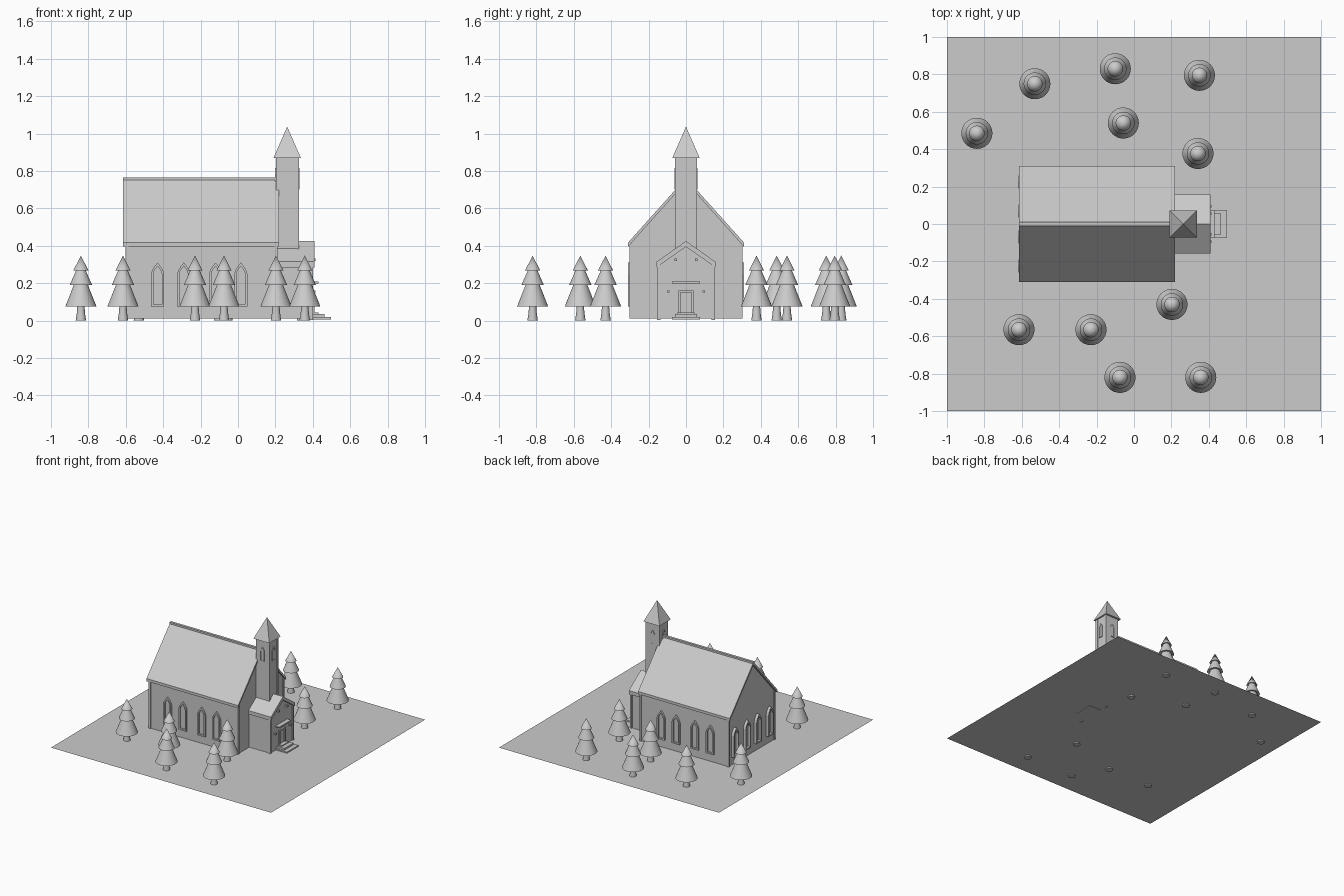
import bpy, bmesh
from math import pi, sin, cos, radians

if "Cube" in bpy.data.objects:
    bpy.data.objects.remove(bpy.data.objects["Cube"])

G = 0.01  # ground level


def finish(bm, name, loc=(0, 0, 0), rot=0):
    bmesh.ops.recalc_face_normals(bm, faces=bm.faces)
    me = bpy.data.meshes.new(name)
    bm.to_mesh(me)
    bm.free()
    ob = bpy.data.objects.new(name, me)
    bpy.context.collection.objects.link(ob)
    ob.location = loc
    ob.rotation_euler.z = rot
    return ob


def prism_x(name, profile, x0, x1):
    """Extrude a closed (y, z) profile along x."""
    bm = bmesh.new()
    f = bm.faces.new([bm.verts.new((x0, y, z)) for y, z in profile])
    ext = bmesh.ops.extrude_face_region(bm, geom=[f])
    bmesh.ops.translate(bm, vec=(x1 - x0, 0, 0),
                        verts=[v for v in ext['geom'] if isinstance(v, bmesh.types.BMVert)])
    return finish(bm, name)


def box(name, x0, x1, y0, y1, z0, z1):
    return prism_x(name, [(y0, z0), (y1, z0), (y1, z1), (y0, z1)], x0, x1)


def house(hw, eave, ridge, base=G):
    return [(-hw, base), (hw, base), (hw, eave), (0, ridge), (-hw, eave)]


def roof(name, hw, eave, ridge, t, x0, x1):
    prism_x(name, [(-hw, eave), (0, ridge), (hw, eave),
                   (hw, eave - t), (0, ridge - t), (-hw, eave - t)], x0, x1)


def arch(w, z0, spring, top):
    """Pointed arch outline as (u, v) points."""
    right = [(w * (1 - t ** 1.6), spring + (top - spring) * t) for t in (0, 0.35, 0.7)]
    return [(-w, z0), (w, z0)] + right + [(0, top)] + [(-u, v) for u, v in reversed(right)]


def window(name, loc, rot, w, z0, spring, top, border=0.012, depth=0.014):
    """Raised pointed frame with a thin pane; faces -y before rotation."""
    outer = arch(w, z0, spring, top)
    inner = arch(w - border, z0 + border, spring, top - border * 1.6)
    bm = bmesh.new()
    rings = [[bm.verts.new((u, -d, v)) for u, v in pts]
             for pts, d in ((outer, 0), (outer, depth), (inner, depth), (inner, 0.002))]
    n = len(outer)
    for a, b in zip(rings, rings[1:]):
        for i in range(n):
            j = (i + 1) % n
            bm.faces.new((a[i], a[j], b[j], b[i]))
    bm.faces.new(rings[3])
    bm.faces.new(rings[0])
    finish(bm, name, loc, rot)


# Ground plane
bm = bmesh.new()
bmesh.ops.create_grid(bm, x_segments=1, y_segments=1, size=1)
finish(bm, "ground_plane", (0, 0, G))

# Nave: walls, roof, ridge cap, corner posts
prism_x("nave_walls", house(0.295, 0.415, 0.75), -0.595, 0.205)
roof("nave_roof", 0.31, 0.417, 0.763, 0.022, -0.615, 0.218)
box("nave_ridge_cap", -0.615, 0.218, -0.01, 0.01, 0.75, 0.766)
for x in (-0.594, 0.204):
    for y in (-0.294, 0.294):
        box("nave_corner_post", x - 0.008, x + 0.008, y - 0.008, y + 0.008, G, 0.41)

# Nave windows: four per long side, four on the back gable
for x in (-0.43, -0.29, -0.12, 0.015):
    for s in (-1, 1):
        window("nave_side_window", (x, s * 0.295, 0), 0 if s < 0 else pi,
               0.035, 0.075, 0.25, 0.31)
for y in (-0.225, -0.07, 0.07, 0.225):
    window("nave_back_window", (-0.595, y, 0), -pi / 2, 0.035, 0.075, 0.25, 0.31,
           depth=0.022)

# Bell tower and spire
TX = 0.263
box("tower_body", TX - 0.06, TX + 0.06, -0.057, 0.057, 0.3, 0.875)
for y in (-0.049, 0.049):
    box("tower_corner_strip", TX + 0.055, TX + 0.064, y - 0.011, y + 0.011, 0.3, 0.872)
for rot in (0, pi / 2, pi, -pi / 2):
    d = 0.06 if abs(sin(rot)) > 0.5 else 0.057
    window("tower_window", (TX + d * sin(rot), -d * cos(rot), 0), rot,
           0.018, 0.7, 0.78, 0.815, border=0.005, depth=0.005)
bm = bmesh.new()
bmesh.ops.create_cone(bm, cap_ends=True, segments=4, radius1=0.073 * 2 ** 0.5,
                      radius2=0, depth=0.167)
finish(bm, "tower_spire", (TX, 0, 0.87 + 0.0835), radians(45))

# Entrance porch
prism_x("porch_walls", house(0.147, 0.31, 0.41), 0.2, 0.395)
roof("porch_roof", 0.157, 0.315, 0.425, 0.03, 0.2, 0.41)
for y in (-0.146, 0.146):
    box("porch_corner_post", 0.385, 0.402, y - 0.009, y + 0.009, 0.002, 0.3)

# Door with frame, canopy, lamps and steps
box("door_panel", 0.39, 0.398, -0.03, 0.03, 0.04, 0.15)
for y in (-0.035, 0.035):
    box("door_jamb", 0.39, 0.408, y - 0.006, y + 0.006, 0.04, 0.162)
box("door_lintel", 0.39, 0.408, -0.041, 0.041, 0.15, 0.162)
box("door_canopy", 0.39, 0.43, -0.075, 0.075, 0.198, 0.208)
for y, z in ((-0.095, 0.155), (0.095, 0.155), (-0.055, 0.325), (0.055, 0.325)):
    box("wall_lamp", 0.39, 0.415, y - 0.006, y + 0.006, z - 0.006, z + 0.006)
box("lower_step", 0.39, 0.497, -0.075, 0.075, 0.005, 0.02)
box("upper_step", 0.39, 0.463, -0.06, 0.06, 0.02, 0.035)
box("door_sill", 0.39, 0.43, -0.045, 0.045, 0.035, 0.043)

# Fir trees: one lathed profile (radius, height) shared by all
profile = [(0.028, 0), (0.022, 0.04), (0.019, 0.08), (0.083, 0.076), (0.036, 0.195),
           (0.06, 0.19), (0.024, 0.272), (0.041, 0.267), (0.0, 0.347)]
bm = bmesh.new()
vs = [bm.verts.new((r, 0, z)) for r, z in profile]
es = [bm.edges.new(p) for p in zip(vs, vs[1:])]
bmesh.ops.spin(bm, geom=vs + es, cent=(0, 0, 0), axis=(0, 0, 1), angle=2 * pi, steps=32)
bmesh.ops.remove_doubles(bm, verts=bm.verts, dist=0.0003)
bmesh.ops.holes_fill(bm, edges=[e for e in bm.edges if e.is_boundary], sides=0)
spots = [(-0.53, 0.75), (-0.10, 0.83), (0.35, 0.795), (-0.057, 0.54), (-0.84, 0.485),
         (0.342, 0.377), (0.203, -0.43), (-0.615, -0.565), (-0.23, -0.565),
         (-0.075, -0.82), (0.357, -0.82)]
tree = finish(bm, "fir_tree", (*spots[0], 0))
bpy.context.view_layer.objects.active = tree
tree.select_set(True)
bpy.ops.object.shade_smooth_by_angle(angle=radians(30))
for x, y in spots[1:]:
    copy = tree.copy()
    copy.location = (x, y, 0)
    bpy.context.collection.objects.link(copy)
